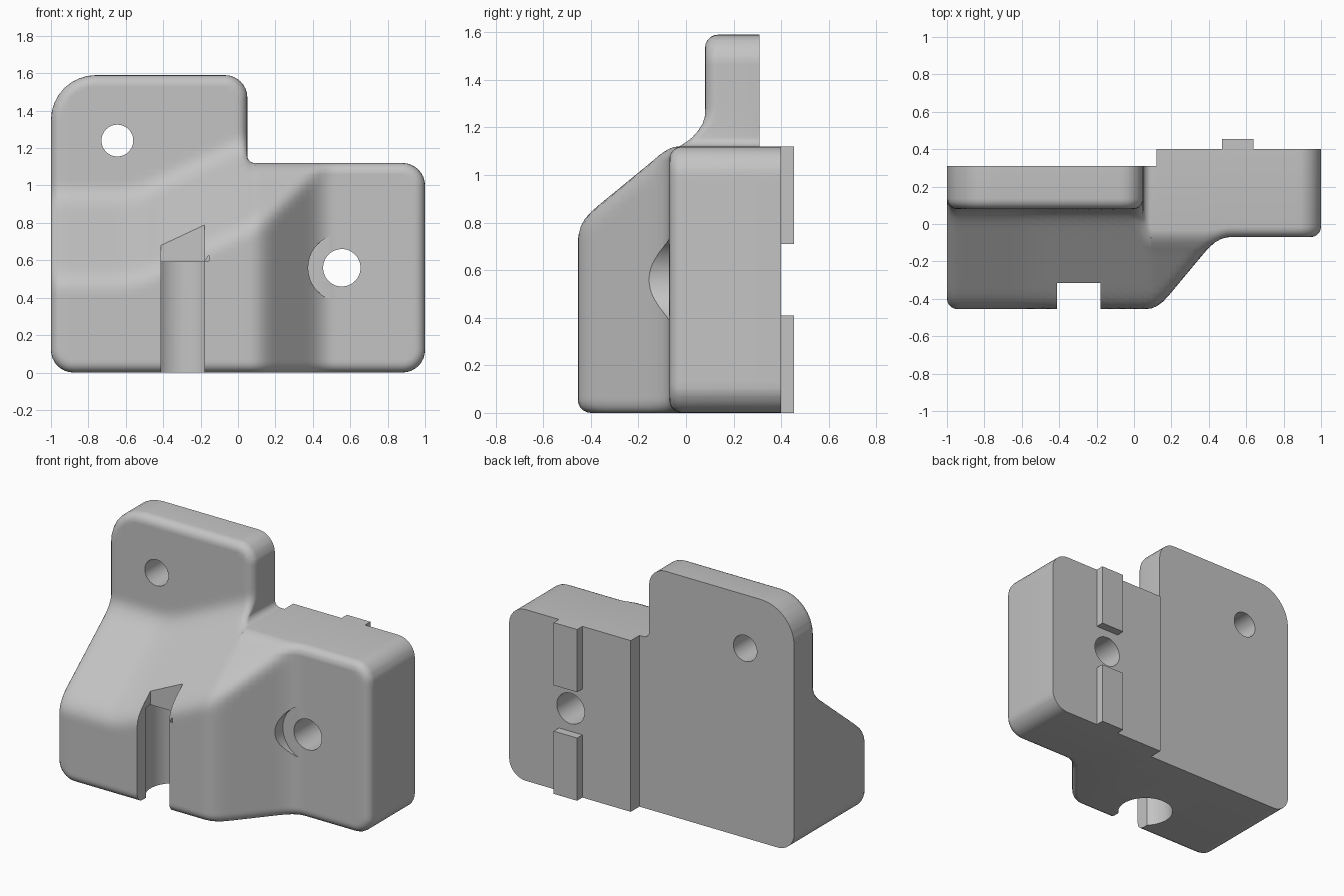
import bpy, bmesh, math
from mathutils import Vector

cube = bpy.data.objects.get("Cube")
if cube:
    bpy.data.objects.remove(cube, do_unlink=True)

GREY = (0.55, 0.55, 0.55, 1)
grey = bpy.data.materials.new("plain grey")
grey.use_nodes = True
grey.diffuse_color = GREY
grey.node_tree.nodes["Principled BSDF"].inputs["Base Color"].default_value = GREY

FRONT, BACK, EDGE = -0.455, 0.40, 0.055
HOLE_X, HOLE_Z = 0.555, 0.56
SLOT_X = -0.295


def make_object(name, bm):
    mesh = bpy.data.meshes.new(name)
    bm.to_mesh(mesh)
    bm.free()
    mesh.materials.append(grey)
    ob = bpy.data.objects.new(name, mesh)
    bpy.context.collection.objects.link(ob)
    return ob


def box(name, lo, hi):
    bm = bmesh.new()
    bmesh.ops.create_cube(bm, size=1)
    lo, hi = Vector(lo), Vector(hi)
    for v in bm.verts:
        v.co = (lo + hi) / 2 + v.co * (hi - lo)
    return make_object(name, bm)


def cylinder(name, radius, start, end):
    start, end = Vector(start), Vector(end)
    axis = end - start
    bm = bmesh.new()
    bmesh.ops.create_cone(bm, cap_ends=True, segments=64, radius1=radius,
                          radius2=radius, depth=axis.length)
    turn = axis.to_track_quat('Z', 'Y')
    for v in bm.verts:
        v.co = turn @ v.co + (start + end) / 2
    return make_object(name, bm)


def smax(a, b, k):
    h = max(k - abs(a - b), 0) / k
    return max(a, b) + h * h * k / 4


def smin(a, b, k):
    return -smax(-a, -b, k)


# Depth of the front: flat nose, twisted upper slope, side slope, recessed flats
def front_depth(x, z):
    crease = 0.5 + 0.47 * smax(0, min(x, 0.09) + 0.55, 0.1)
    slope = FRONT + (z - crease) / 0.82
    side = FRONT + 1.2 * (x - 0.125)
    y = smax(smax(FRONT, slope, 0.08), side, 0.07)
    return smin(y, 0.08 if x < 0.09 else -0.07, 0.08)


# Rounded outline of the bracket: arc centre, radius, start and end angle
ARCS = [(-0.88, 0.12, 0.12, 180, 270), (0.88, 0.12, 0.12, 270, 360),
        (0.88, 1.0, 0.12, 0, 90), (0.09, 1.16, 0.04, 270, 180),
        (-0.07, 1.47, 0.12, 0, 90), (-0.76, 1.35, 0.24, 90, 180)]


def outline(inset):
    points = []
    for cx, cz, r, a0, a1 in ARCS:
        r += inset if a1 < a0 else -inset
        for i in range(9):
            a = math.radians(a0 + (a1 - a0) * i / 8)
            points.append((cx + r * math.cos(a), cz + r * math.sin(a)))
    return points


# Body: rounded rim rings around a face that is sliced and shaped in depth
bm = bmesh.new()
rings = []
for i in range(6):
    a = math.radians(90 * i / 5)
    bump = EDGE * (1 - math.sin(a))
    rings.append([bm.verts.new((x, bump, z))
                  for x, z in outline(EDGE * (1 - math.cos(a)))])
for outer, inner in zip(rings, rings[1:]):
    for i in range(len(outer)):
        j = (i + 1) % len(outer)
        bm.faces.new((outer[i], outer[j], inner[j], inner[i]))
bm.faces.new(rings[-1])


def slice_face(point, normal):
    bmesh.ops.bisect_plane(bm, geom=bm.verts[:] + bm.edges[:] + bm.faces[:],
                           dist=0.0005, plane_co=point, plane_no=normal)


STEP = 0.031
for i in range(1, 60):
    slice_face((-0.93 + STEP * i, 0, 0), (1, 0, 0))
for i in range(48):
    slice_face((0, 0, 0.07 + STEP * i), (0, 0, 1))
for v in bm.verts:
    v.co.y += front_depth(v.co.x, v.co.z)

# Walls and flat back
rim = [e for e in bm.edges if e.is_boundary]
walls = bmesh.ops.extrude_edge_only(bm, edges=rim)["geom"]
for v in walls:
    if isinstance(v, bmesh.types.BMVert):
        v.co.y = BACK
bmesh.ops.holes_fill(bm, edges=[e for e in bm.edges if e.is_boundary], sides=0)
bmesh.ops.recalc_face_normals(bm, faces=bm.faces[:])
body = make_object("bracket_body", bm)

# Cutters: stepped back, screw holes, counterbore, slot and round pocket
cutters = [
    box("back_step_cutter", (-1.2, 0.31, -0.2), (0.12, 0.7, 1.8)),
    cylinder("upper_hole_cutter", 0.085, (-0.645, -0.7, 1.24), (-0.645, 0.7, 1.24)),
    cylinder("side_hole_cutter", 0.10, (HOLE_X, -0.7, HOLE_Z), (HOLE_X, 0.7, HOLE_Z)),
    cylinder("counterbore_cutter", 0.18, (HOLE_X, -0.7, HOLE_Z), (HOLE_X, -0.072, HOLE_Z)),
    box("slot_cutter", (SLOT_X - 0.117, -0.7, -0.2), (SLOT_X + 0.117, -0.315, 1.2)),
    cylinder("pocket_cutter", 0.17, (SLOT_X, -0.24, -0.2), (SLOT_X, -0.24, 0.59)),
]
bpy.ops.object.select_all(action='DESELECT')
bpy.context.view_layer.objects.active = body
body.select_set(True)
for cutter in cutters:
    cutter.hide_render = True
    mod = body.modifiers.new(cutter.name, 'BOOLEAN')
    mod.operation = 'DIFFERENCE'
    mod.solver = 'EXACT'
    mod.object = cutter
    bpy.ops.object.modifier_apply(modifier=mod.name)
for cutter in cutters:
    bpy.data.objects.remove(cutter, do_unlink=True)
bpy.ops.object.shade_smooth_by_angle(angle=math.radians(30))

# Locating ribs on the back
for name, low, high in (("lower_rib", 0, 0.41), ("upper_rib", 0.71, 1.12)):
    box(name, (0.47, BACK - 0.02, low), (0.64, 0.455, high))
